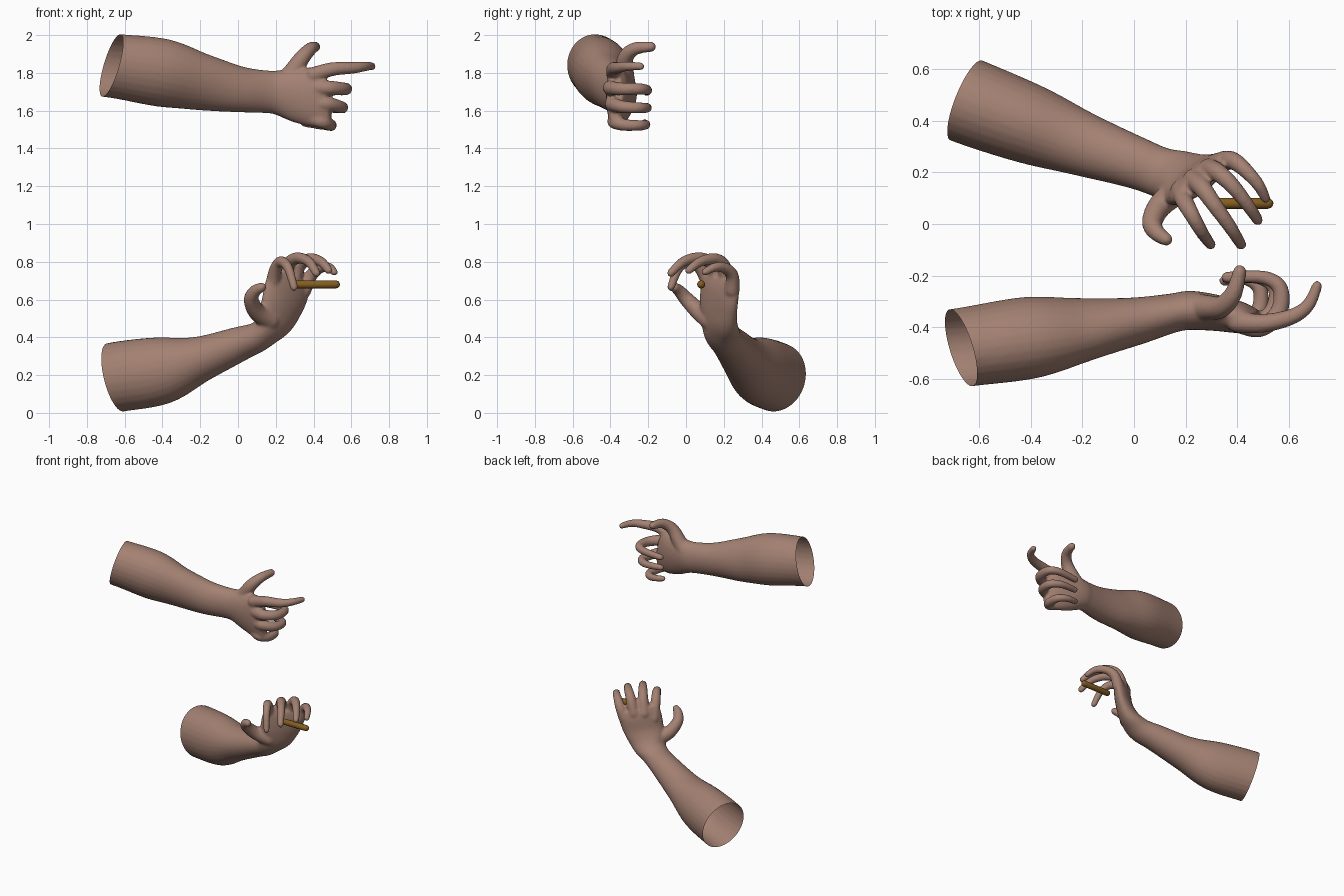
import bpy, bmesh, math
from mathutils import Vector

if "Cube" in bpy.data.objects:
    bpy.data.objects.remove(bpy.data.objects["Cube"])


def material(name, rgb):
    m = bpy.data.materials.new(name)
    m.diffuse_color = (*rgb, 1)
    m.use_nodes = True
    m.node_tree.nodes["Principled BSDF"].inputs["Base Color"].default_value = m.diffuse_color
    return m


SKIN = material("skin", (0.37, 0.22, 0.17))
WOOD = material("brown wood", (0.23, 0.11, 0.015))


def spline(keys, steps=6):
    """Catmull-Rom interpolation through tuples of numbers."""
    out = []
    n = len(keys)
    for i in range(n - 1):
        a, b, c, d = keys[max(i - 1, 0)], keys[i], keys[i + 1], keys[min(i + 2, n - 1)]
        for s in range(steps):
            t = s / steps
            out.append([0.5 * (2 * q + (r - p) * t + (2 * p - 5 * q + 4 * r - w) * t * t
                               + (3 * q - p - 3 * r + w) * t ** 3)
                        for p, q, r, w in zip(a, b, c, d)])
    out.append(list(keys[-1]))
    return out


def sweep(bm, sections, sides=28):
    """Closed tube through (centre xyz, width direction xyz, half width, half thickness)."""
    pts = [Vector(s[:3]) for s in sections]
    rings = []
    for i, s in enumerate(sections):
        t = (pts[min(i + 1, len(pts) - 1)] - pts[max(i - 1, 0)]).normalized()
        u = Vector(s[3:6])
        u = (u - t * u.dot(t)).normalized()
        v = t.cross(u)
        rings.append([bm.verts.new(pts[i] + u * (s[6] * math.cos(a)) + v * (s[7] * math.sin(a)))
                      for a in (2 * math.pi * k / sides for k in range(sides))])
    for p, q in zip(rings, rings[1:]):
        for k in range(sides):
            j = (k + 1) % sides
            bm.faces.new((p[k], p[j], q[j], q[k]))
    bm.faces.new(rings[0][::-1])
    bm.faces.new(rings[-1])


def ball(bm, centre, r):
    res = bmesh.ops.create_uvsphere(bm, u_segments=16, v_segments=10, radius=r)
    bmesh.ops.translate(bm, verts=res["verts"], vec=centre)


def finger(bm, pts, r0, r1):
    """Tapered round-tipped digit through the joints."""
    p = [Vector(q) for q in pts]
    ref = (p[1] - p[0]).cross(p[-1] - p[1]).normalized()
    n = len(p) - 1
    keys = [(*q, *ref, r0 + (r1 - r0) * i / n, r0 + (r1 - r0) * i / n) for i, q in enumerate(p)]
    sweep(bm, spline(keys), 16)
    ball(bm, p[0], r0)
    ball(bm, p[-1], r1)


def arm(name, sections, digits, end_point, end_normal):
    bm = bmesh.new()
    sweep(bm, spline(sections))
    for pts, r0, r1 in digits:
        finger(bm, pts, r0, r1)
    bmesh.ops.recalc_face_normals(bm, faces=bm.faces)
    me = bpy.data.meshes.new(name)
    bm.to_mesh(me)
    bm.free()
    ob = bpy.data.objects.new(name, me)
    bpy.context.collection.objects.link(ob)
    # fuse palm, forearm and fingers into one skin
    rm = ob.modifiers.new("fuse", "REMESH")
    rm.mode = "VOXEL"
    rm.voxel_size = 0.0085
    sm = ob.modifiers.new("soften", "SMOOTH")
    sm.factor = 0.5
    sm.iterations = 7
    bpy.context.view_layer.update()
    dg = bpy.context.evaluated_depsgraph_get()
    fused = bpy.data.meshes.new_from_object(ob.evaluated_get(dg))
    ob.modifiers.clear()
    # cut the open end of the forearm
    bm = bmesh.new()
    bm.from_mesh(fused)
    bmesh.ops.bisect_plane(bm, geom=bm.verts[:] + bm.edges[:] + bm.faces[:],
                           plane_co=end_point, plane_no=Vector(end_normal).normalized(),
                           clear_outer=True)
    for f in bm.faces:
        f.smooth = True
    bm.to_mesh(fused)
    bm.free()
    fused.materials.clear()
    fused.materials.append(SKIN)
    ob.data = fused
    return ob


# Upper arm: pointing hand
U, W = (0, -0.3, 1), (0, 0, 1)
arm("pointing_arm", [
    (-0.82, -0.50, 1.85, *U, 0.165, 0.15),
    (-0.64, -0.475, 1.835, *U, 0.172, 0.153),
    (-0.40, -0.44, 1.80, *U, 0.182, 0.157),
    (-0.20, -0.41, 1.753, *U, 0.154, 0.122),
    (0.00, -0.378, 1.714, *W, 0.123, 0.094),
    (0.15, -0.345, 1.70, *W, 0.113, 0.076),
    (0.22, -0.335, 1.695, *W, 0.12, 0.076),
    (0.32, -0.345, 1.68, *W, 0.145, 0.07),
    (0.42, -0.365, 1.672, *W, 0.16, 0.06),
    (0.475, -0.378, 1.678, *W, 0.135, 0.042),
], [
    ([(0.40, -0.38, 1.79), (0.50, -0.385, 1.82), (0.61, -0.36, 1.827),
      (0.675, -0.315, 1.835), (0.71, -0.24, 1.835)], 0.042, 0.021),
    ([(0.42, -0.385, 1.72), (0.49, -0.40, 1.72), (0.56, -0.345, 1.715),
      (0.567, -0.25, 1.715), (0.50, -0.207, 1.71), (0.36, -0.207, 1.70)], 0.043, 0.023),
    ([(0.42, -0.38, 1.64), (0.48, -0.39, 1.635), (0.54, -0.335, 1.62),
      (0.548, -0.25, 1.615), (0.48, -0.207, 1.615), (0.36, -0.212, 1.62)], 0.042, 0.022),
    ([(0.40, -0.365, 1.555), (0.45, -0.38, 1.54), (0.487, -0.33, 1.525),
      (0.487, -0.25, 1.522), (0.43, -0.212, 1.525), (0.35, -0.22, 1.535)], 0.04, 0.021),
    ([(0.22, -0.32, 1.72), (0.285, -0.325, 1.80), (0.34, -0.32, 1.88),
      (0.385, -0.27, 1.928), (0.41, -0.185, 1.938)], 0.058, 0.027),
], (-0.67, -0.48, 1.84), (-1, -0.28, 0.28))

# Lower arm: bent-back hand with curled fingers
U, W = (0.4, 0.9, 0), (0.78, 0.62, 0)
arm("holding_arm", [
    (-0.82, 0.55, 0.15, *U, 0.165, 0.18),
    (-0.64, 0.475, 0.19, *U, 0.167, 0.186),
    (-0.40, 0.385, 0.225, *U, 0.154, 0.178),
    (-0.20, 0.31, 0.285, *U, 0.125, 0.122),
    (0.00, 0.24, 0.362, *U, 0.102, 0.093),
    (0.11, 0.198, 0.405, *U, 0.098, 0.078),
    (0.185, 0.18, 0.47, *W, 0.115, 0.07),
    (0.23, 0.172, 0.56, *W, 0.138, 0.058),
    (0.26, 0.18, 0.66, *W, 0.148, 0.052),
    (0.275, 0.185, 0.72, *W, 0.13, 0.038),
], [
    ([(0.18, 0.13, 0.65), (0.195, 0.09, 0.745), (0.225, 0.035, 0.80),
      (0.265, -0.035, 0.77), (0.297, -0.08, 0.665)], 0.04, 0.021),
    ([(0.23, 0.175, 0.69), (0.265, 0.14, 0.785), (0.315, 0.07, 0.82),
      (0.375, -0.015, 0.80), (0.415, -0.08, 0.74)], 0.041, 0.022),
    ([(0.29, 0.215, 0.69), (0.325, 0.20, 0.78), (0.38, 0.15, 0.815),
      (0.44, 0.075, 0.80), (0.48, 0.015, 0.755)], 0.041, 0.022),
    ([(0.35, 0.245, 0.65), (0.385, 0.245, 0.725), (0.43, 0.21, 0.765),
      (0.48, 0.155, 0.772), (0.51, 0.10, 0.745)], 0.04, 0.02),
    ([(0.17, 0.13, 0.49), (0.10, 0.07, 0.535), (0.07, 0.005, 0.60),
      (0.09, -0.035, 0.645), (0.125, -0.06, 0.665)], 0.054, 0.026),
], (-0.65, 0.48, 0.19), (-1, 0.4, -0.26))

# Stick held under the fingers: round-ended rod along x
bm = bmesh.new()
R, X0, X1 = 0.021, 0.29, 0.54
caps = [(X0 + R - R * math.cos(a), R * math.sin(a)) for a in (0.1, 0.5, 1.0, math.pi / 2)]
profile = caps + [(X0 + X1 - x, r) for x, r in reversed(caps)]
sweep(bm, [(x, 0.08, 0.68, 0, 1, 0, r, r) for x, r in profile], 24)
bmesh.ops.recalc_face_normals(bm, faces=bm.faces)
for f in bm.faces:
    f.smooth = True
me = bpy.data.meshes.new("stick")
bm.to_mesh(me)
bm.free()
me.materials.append(WOOD)
bpy.context.collection.objects.link(bpy.data.objects.new("stick", me))
